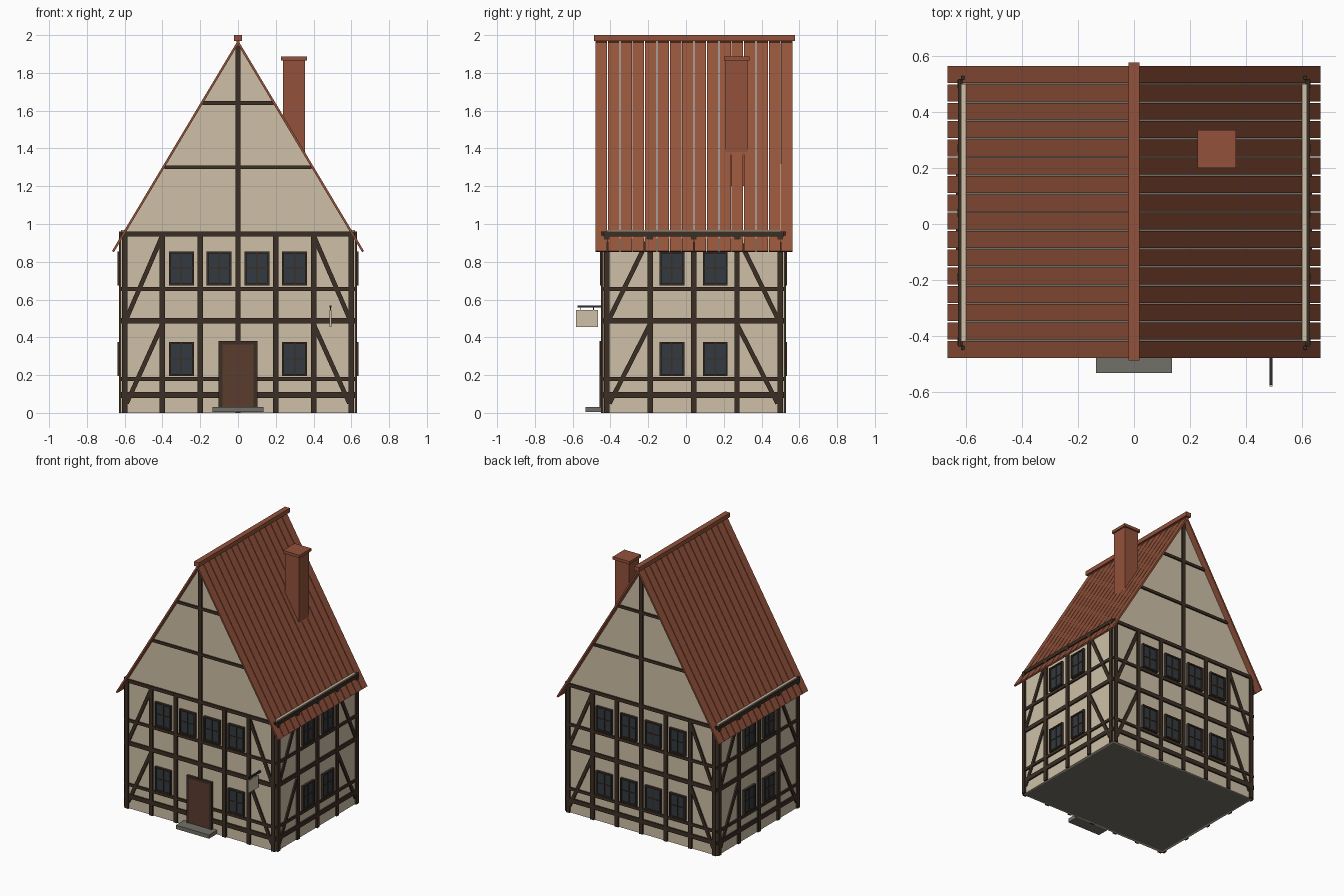
import bpy, bmesh, math
from mathutils import Matrix, Vector

cube = bpy.data.objects.get("Cube")
if cube:
    bpy.data.objects.remove(cube, do_unlink=True)


def material(name, rgb):
    m = bpy.data.materials.new(name)
    m.use_nodes = True
    m.diffuse_color = (*rgb, 1)
    m.node_tree.nodes["Principled BSDF"].inputs["Base Color"].default_value = (*rgb, 1)
    return m


PLASTER = material("cream plaster", (0.62, 0.53, 0.39))
TIMBER = material("dark timber", (0.046, 0.028, 0.018))
TILE = material("terracotta", (0.29, 0.085, 0.043))
GLASS = material("dark glass", (0.032, 0.042, 0.052))
DOOR = material("door wood", (0.105, 0.045, 0.028))
STONE = material("grey stone", (0.17, 0.16, 0.14))
IRON = material("black iron", (0.025, 0.025, 0.027))

MID_Y = 0.04                # centre of the house plan
HALF_X, HALF_Y = 0.619, 0.478
EAVE_X, EAVE_Z, APEX_Z = 0.667, 0.857, 1.973


def finish(name, bm, mat, matrix=Matrix()):
    bmesh.ops.recalc_face_normals(bm, faces=bm.faces)
    mesh = bpy.data.meshes.new(name)
    bm.to_mesh(mesh)
    bm.free()
    mesh.materials.append(mat)
    ob = bpy.data.objects.new(name, mesh)
    ob.matrix_world = matrix
    bpy.context.collection.objects.link(ob)
    return ob


def add_box(bm, lo, hi):
    lo, hi = Vector(lo), Vector(hi)
    m = Matrix.Translation((lo + hi) / 2) @ Matrix.Diagonal((*(hi - lo), 1))
    bmesh.ops.create_cube(bm, size=1, matrix=m)


def box(name, mat, lo, hi):
    bm = bmesh.new()
    add_box(bm, lo, hi)
    return finish(name, bm, mat)


def add_bar(bm, a, b, width, y0, y1):
    """Straight bar between two (x, z) points, from depth y0 to y1."""
    a, b = Vector(a), Vector(b)
    d, c = b - a, (a + b) / 2
    m = (Matrix.Translation((c.x, (y0 + y1) / 2, c.y))
         @ Matrix.Rotation(-math.atan2(d.y, d.x), 4, 'Y')
         @ Matrix.Diagonal((d.length, abs(y1 - y0), width, 1)))
    bmesh.ops.create_cube(bm, size=1, matrix=m)


def wall(name, mat, outline, y0, y1, matrix):
    """Outline of (x, z) points extruded between two depths."""
    bm = bmesh.new()
    face = bm.faces.new([bm.verts.new((x, y0, z)) for x, z in outline])
    ext = bmesh.ops.extrude_face_region(bm, geom=[face])
    moved = [v for v in ext["geom"] if isinstance(v, bmesh.types.BMVert)]
    bmesh.ops.translate(bm, verts=moved, vec=(0, y1 - y0, 0))
    finish(name, bm, mat, matrix)


def window(name, u, z, dist, matrix):
    w, h = 0.066, 0.09
    bm = bmesh.new()
    add_box(bm, (u - w, -dist - 0.008, z - h), (u + w, -dist + 0.005, z + h))
    finish(name + "_glass", bm, GLASS, matrix)
    bm = bmesh.new()
    for s in (-1, 1):
        x, v = u + s * (w - 0.005), z + s * (h - 0.005)
        add_bar(bm, (x, z - h), (x, z + h), 0.01, -dist, -dist - 0.018)
        add_bar(bm, (u - w, v), (u + w, v), 0.01, -dist, -dist - 0.017)
    add_bar(bm, (u, z - h), (u, z + h), 0.007, -dist, -dist - 0.013)
    add_bar(bm, (u - w, z), (u + w, z), 0.007, -dist, -dist - 0.012)
    finish(name + "_frame", bm, TIMBER, matrix)


def facade(name, angle, dist, half, posts, braces, columns, gable, door=False):
    matrix = Matrix.Translation((0, MID_Y, 0)) @ Matrix.Rotation(math.radians(angle), 4, 'Z')
    # Plaster wall
    if gable:
        outline = [(-half, 0), (half, 0), (half, 0.93), (0, 1.95), (-half, 0.93)]
    else:
        half -= 0.018
        outline = [(-half, 0), (half, 0), (half, 0.968), (-half, 0.968)]
        half += 0.018
    wall(name + "_wall", PLASTER, outline, -dist, -dist + 0.018, matrix)
    # Timber frame
    bm = bmesh.new()
    for u in posts:
        top = 1.945 if gable and u == 0 else 0.95
        add_bar(bm, (u, 0), (u, top), 0.029, -dist + 0.005, -dist - 0.012)
    for z, width in ((0.095, 0.032), (0.18, 0.02), (0.487, 0.03), (0.655, 0.021), (0.947, 0.025)):
        add_bar(bm, (-half, z), (half, z), width, -dist + 0.001, -dist - 0.011)
    if gable:
        for z in (1.3, 1.64):
            reach = EAVE_X * (APEX_Z - z) / (APEX_Z - EAVE_Z) - 0.012
            add_bar(bm, (-reach, z), (reach, z), 0.02, -dist + 0.005, -dist - 0.011)
    inner, outer = braces
    for s in (-1, 1):
        for low, high in ((0.05, 0.47), (0.5, 0.94)):
            add_bar(bm, (s * outer, low), (s * inner, high), 0.024, -dist + 0.005, -dist - 0.01)
    finish(name + "_timbers", bm, TIMBER, matrix)
    # Windows, leaving the doorway free
    for floor, z in (("lower", 0.285), ("upper", 0.765)):
        for i, u in enumerate(columns):
            if not (door and floor == "lower" and abs(u) < 0.2):
                window(f"{name}_{floor}_window_{i + 1}", u, z, dist, matrix)


front_posts = [0.2 * i for i in range(-3, 4)]
side_posts = [0.23 * i for i in range(-2, 3)]
for name, angle in (("front", 0), ("back", 180)):
    facade(name, angle, HALF_Y, HALF_X, front_posts, (0.4, 0.59),
           (-0.3, -0.1, 0.1, 0.3), True, name == "front")
for name, angle in (("left", 90), ("right", 270)):
    facade(name, angle, HALF_X, HALF_Y, side_posts, (0.23, 0.445), (-0.115, 0.115), False)

# Stone base and doorstep
front_y = MID_Y - HALF_Y
box("base_slab", STONE, (-0.61, front_y + 0.008, 0), (0.61, MID_Y + HALF_Y - 0.008, 0.012))
box("doorstep", STONE, (-0.136, -0.533, 0.004), (0.136, front_y, 0.032))

# Door and its frame
box("door", DOOR, (-0.084, front_y - 0.016, 0.03), (0.084, front_y, 0.362))
bm = bmesh.new()
for s in (-1, 1):
    add_bar(bm, (s * 0.093, 0.01), (s * 0.093, 0.381), 0.02, front_y, front_y - 0.02)
add_bar(bm, (-0.103, 0.371), (0.103, 0.371), 0.02, front_y, front_y - 0.019)
finish("door_frame", bm, TIMBER)

# Roof slopes made of separate strips with narrow gaps
STRIPS, ROOF_Y0, ROOF_Y1 = 16, -0.481, 0.567
pitch = (ROOF_Y1 - ROOF_Y0) / STRIPS
normal = Vector((APEX_Z - EAVE_Z, EAVE_X)).normalized() * 0.006
for name, s in (("left", 1), ("right", -1)):
    bm = bmesh.new()
    for i in range(STRIPS):
        y = ROOF_Y0 + i * pitch
        add_bar(bm, (s * -normal.x, APEX_Z - normal.y),
                (s * (EAVE_X - normal.x), EAVE_Z - normal.y),
                0.012, y + 0.0025, y + pitch - 0.0025)
    finish(name + "_roof_strips", bm, TILE)
box("ridge_cap", TILE, (-0.02, -0.488, 1.968), (0.02, 0.578, 2.0))

# Chimney
box("chimney_stack", TILE, (0.238, 0.21, 1.2), (0.354, 0.326, 1.868))
box("chimney_cap", TILE, (0.228, 0.2, 1.865), (0.365, 0.337, 1.886))

# Hanging sign
box("sign_bracket", IRON, (0.484, -0.575, 0.557), (0.496, front_y, 0.569))
box("sign_board", PLASTER, (0.485, -0.582, 0.456), (0.495, -0.465, 0.546))
bm = bmesh.new()
for y in (-0.56, -0.49):
    add_box(bm, (0.488, y - 0.002, 0.54), (0.492, y + 0.002, 0.56))
finish("sign_hangers", bm, IRON)
